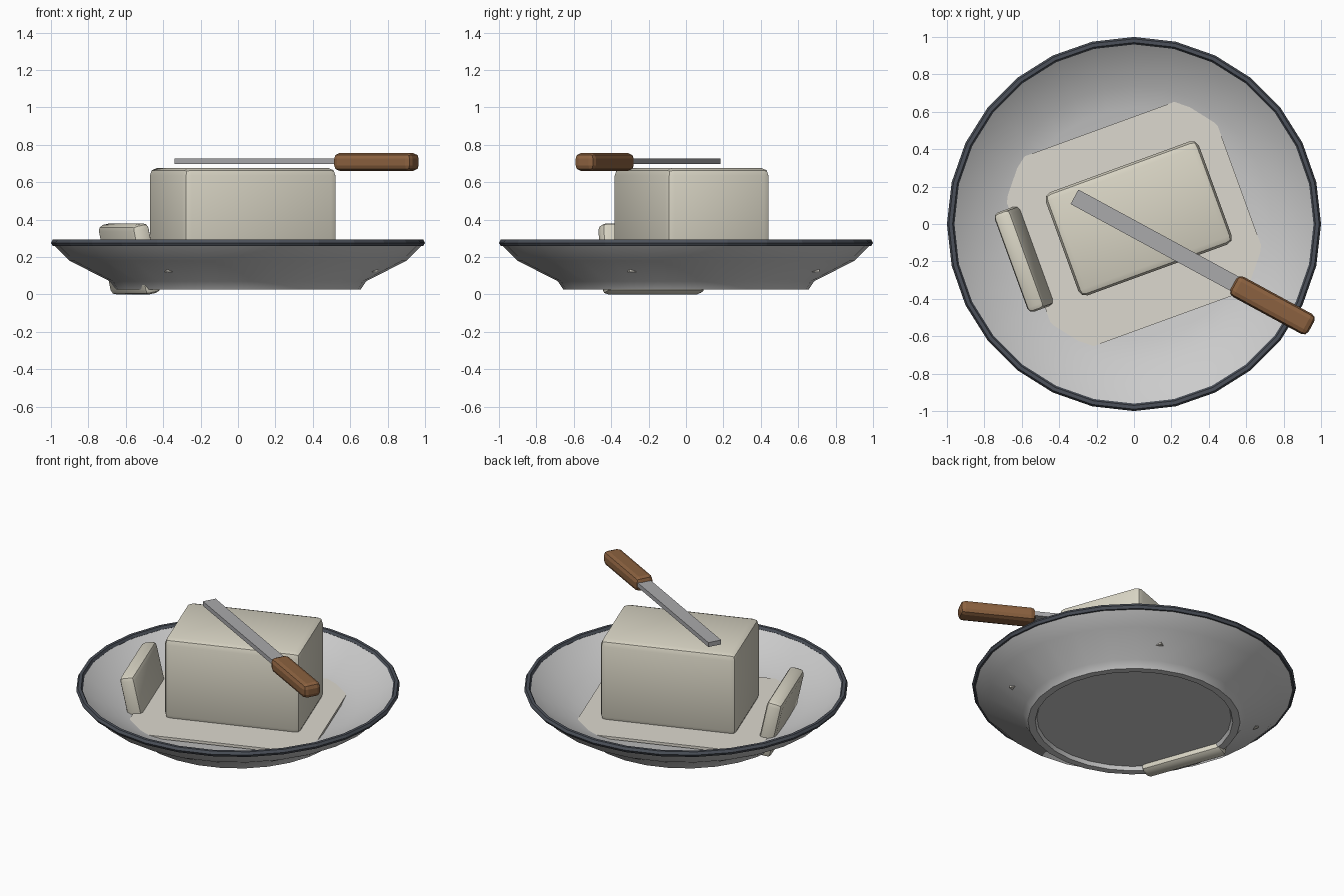
import bpy, bmesh
from math import radians, cos, sin, pi

if "Cube" in bpy.data.objects:
    bpy.data.objects.remove(bpy.data.objects["Cube"])

SEG = 28


def material(name, rgb):
    m = bpy.data.materials.new(name)
    m.diffuse_color = (*rgb, 1)
    m.use_nodes = True
    m.node_tree.nodes["Principled BSDF"].inputs["Base Color"].default_value = m.diffuse_color
    return m


butter_mat = material("butter", (0.70, 0.67, 0.56))
paper_mat = material("paper", (0.72, 0.69, 0.62))
rim_mat = material("dark_rim", (0.07, 0.08, 0.10))
wood_mat = material("wood", (0.26, 0.12, 0.05))
steel_mat = material("steel", (0.40, 0.40, 0.41))


def add_object(name, bm, mat=None, smooth=None):
    mesh = bpy.data.meshes.new(name)
    bmesh.ops.recalc_face_normals(bm, faces=bm.faces)
    bm.to_mesh(mesh)
    bm.free()
    ob = bpy.data.objects.new(name, mesh)
    bpy.context.collection.objects.link(ob)
    if mat:
        mesh.materials.append(mat)
    if smooth:
        bpy.ops.object.select_all(action='DESELECT')
        ob.select_set(True)
        bpy.context.view_layer.objects.active = ob
        bpy.ops.object.shade_smooth_by_angle(angle=radians(smooth))
    return ob


def lathe(name, profile, closed=False, mat=None, smooth=None):
    """Revolve (radius, z) points; zero radius makes a pole."""
    bm = bmesh.new()
    rings = []
    for r, z in profile:
        n = 1 if r == 0 else SEG
        rings.append([bm.verts.new((r * cos(2 * pi * i / SEG), r * sin(2 * pi * i / SEG), z))
                      for i in range(n)])
    pairs = list(zip(rings, rings[1:]))
    if closed:
        pairs.append((rings[-1], rings[0]))
    for a, b in pairs:
        for i in range(SEG):
            j = (i + 1) % SEG
            quad = [a[i % len(a)], a[j % len(a)], b[j % len(b)], b[i % len(b)]]
            bm.faces.new(list(dict.fromkeys(quad)))
    return add_object(name, bm, mat, smooth)


def box(name, size, loc, turn, tilt=0, bevel=0, segments=2, mat=None, smooth=None):
    bm = bmesh.new()
    bmesh.ops.create_cube(bm, size=1)
    bmesh.ops.scale(bm, vec=size, verts=bm.verts)
    if bevel:
        bmesh.ops.bevel(bm, geom=bm.edges[:], offset=bevel, segments=segments,
                        profile=0.5, affect='EDGES')
    ob = add_object(name, bm, mat, smooth)
    ob.location = loc
    ob.rotation_euler = (0, radians(tilt), radians(turn))
    return ob


# Dish with foot ring
lathe("dish", [(0, 0.05), (0.60, 0.05), (0.61, 0.025), (0.655, 0.025), (0.685, 0.07),
               (0.90, 0.18), (0.985, 0.265), (0.975, 0.285), (0.88, 0.215),
               (0.74, 0.155), (0.62, 0.115), (0, 0.105)], smooth=30)

# Dark band around the lip
lathe("rim_band", [(0.98 + 0.02 * cos(k * pi / 3), 0.276 + 0.02 * sin(k * pi / 3))
                   for k in range(6)], closed=True, mat=rim_mat)

# Wrapping paper under the block; its corners sink into the dish
box("paper", (1.20, 1.08, 0.018), (0, 0, 0.13), 20, mat=paper_mat)

# Butter block and the leaning cut slice
box("butter_block", (0.872, 0.587, 0.555), (0.025, 0.03, 0.398), 20,
    bevel=0.04, mat=butter_mat, smooth=40)
box("butter_slice", (0.10, 0.565, 0.38), (-0.58, -0.185, 0.19), 20, tilt=-12,
    bevel=0.03, mat=butter_mat, smooth=40)

# Knife laid across the top
box("knife_blade", (1.02, 0.088, 0.03), (0.13, -0.098, 0.711), -28.5, mat=steel_mat)
box("knife_handle", (0.475, 0.122, 0.095), (0.74, -0.435, 0.708), -28.5,
    bevel=0.03, mat=wood_mat)
